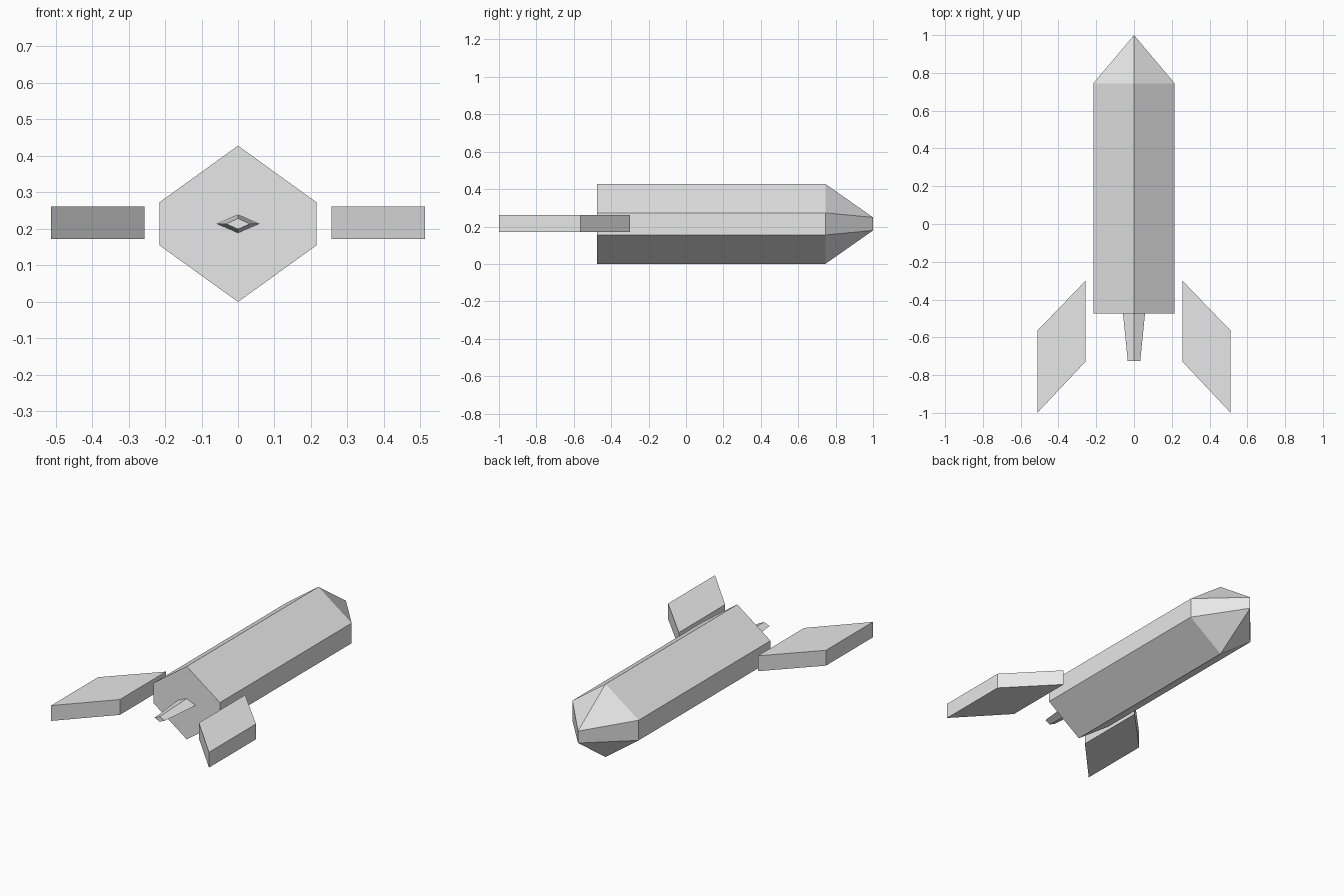
import bpy
import bmesh

cube = bpy.data.objects.get("Cube")
if cube:
    bpy.data.objects.remove(cube, do_unlink=True)

grey = bpy.data.materials.new("light_grey")
grey.use_nodes = True
colour = (0.8, 0.8, 0.8, 1)
grey.diffuse_color = colour
grey.node_tree.nodes["Principled BSDF"].inputs["Base Color"].default_value = colour

MID = 0.214  # height of the long axis


def finish(name, bm):
    bmesh.ops.recalc_face_normals(bm, faces=bm.faces)
    mesh = bpy.data.meshes.new(name)
    bm.to_mesh(mesh)
    bm.free()
    mesh.materials.append(grey)
    obj = bpy.data.objects.new(name, mesh)
    bpy.context.collection.objects.link(obj)
    return obj


def loft(name, rings):
    """Join closed rings of equal length and cap both ends."""
    bm = bmesh.new()
    loops = [[bm.verts.new(p) for p in ring] for ring in rings]
    n = len(loops[0])
    for a, b in zip(loops, loops[1:]):
        for i in range(n):
            j = (i + 1) % n
            bm.faces.new((a[i], a[j], b[j], b[i]))
    bm.faces.new(loops[0])
    bm.faces.new(loops[-1])
    return finish(name, bm)


def hexagon(y, half_width, side_height, half_height):
    outline = [(0, half_height), (half_width, side_height), (half_width, -side_height),
               (0, -half_height), (-half_width, -side_height), (-half_width, side_height)]
    return [(x, y, MID + z) for x, z in outline]


def diamond(y, half_width, half_height):
    outline = [(0, half_height), (half_width, 0), (0, -half_height), (-half_width, 0)]
    return [(x, y, MID + z) for x, z in outline]


# Six-sided fuselage
loft("fuselage", [hexagon(-0.475, 0.215, 0.059, 0.214), hexagon(0.745, 0.215, 0.059, 0.214)])

# Nose tapering to a short upright edge
bm = bmesh.new()
top, r_up, r_low, bottom, l_low, l_up = [bm.verts.new(p) for p in hexagon(0.745, 0.215, 0.059, 0.214)]
tip_up = bm.verts.new((0, 1, MID + 0.035))
tip_low = bm.verts.new((0, 1, MID - 0.035))
for face in ((top, r_up, tip_up), (r_up, r_low, tip_low, tip_up), (r_low, bottom, tip_low),
             (bottom, l_low, tip_low), (l_low, l_up, tip_up, tip_low), (l_up, top, tip_up)):
    bm.faces.new(face)
finish("nose", bm)

# Tapered diamond tail spike
loft("tail_spike", [diamond(-0.475, 0.058, 0.025), diamond(-0.725, 0.033, 0.015)])

# Swept fins standing clear of the fuselage
plan = [(0.256, -0.3), (0.512, -0.565), (0.512, -1), (0.256, -0.728)]
for name, side in (("left_fin", 1), ("right_fin", -1)):
    loft(name, [[(side * x, y, z) for x, y in plan] for z in (0.172, 0.262)])
